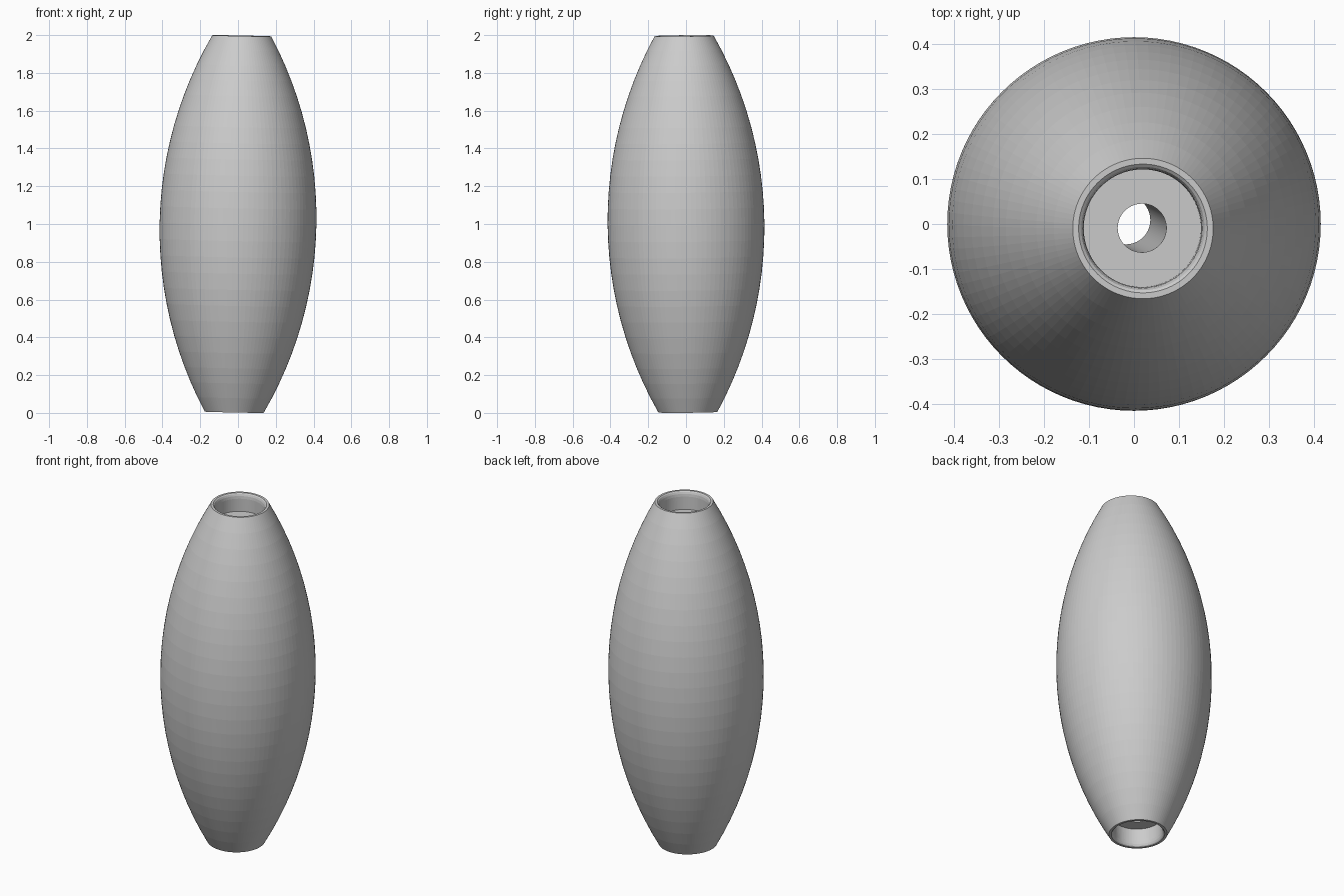
import bpy, bmesh, math
from mathutils import Vector

if "Cube" in bpy.data.objects:
    bpy.data.objects.remove(bpy.data.objects["Cube"])

SEG, RINGS = 96, 24
L = 0.9967               # half length along the tilted axis
R_MID, R_END = 0.415, 0.156
DEPTH, R_BORE = 0.105, 0.054

# Barrel outline: circular arc from bottom rim to top rim
sag = R_MID - R_END
R = (L * L + sag * sag) / (2 * sag)
a_end = math.asin(L / R)
outer = []
for i in range(RINGS + 1):
    a = -a_end + 2 * a_end * i / RINGS
    outer.append((R_MID - R + R * math.cos(a), R * math.sin(a)))

# Socket at each end: flat lip, rounded edge, wall, floor, then the bore
socket = [(0.143, L), (0.137, L - 0.005), (0.133, L - 0.015),
          (0.131, L - 0.03), (0.131, L - DEPTH), (R_BORE, L - DEPTH)]
profile = outer + socket + [(r, -z) for r, z in reversed(socket)]

# Revolve the closed outline
bm = bmesh.new()
rings = []
for s in range(SEG):
    t = 2 * math.pi * s / SEG
    rings.append([bm.verts.new((r * math.cos(t), r * math.sin(t), z))
                  for r, z in profile])
n = len(profile)
for s in range(SEG):
    p, q = rings[s], rings[(s + 1) % SEG]
    for i in range(n):
        j = (i + 1) % n
        bm.faces.new((p[i], q[i], q[j], p[j]))
bmesh.ops.recalc_face_normals(bm, faces=bm.faces)

mesh = bpy.data.meshes.new("spindle_bead")
bm.to_mesh(mesh)
bm.free()
bead = bpy.data.objects.new("spindle_bead", mesh)
bpy.context.collection.objects.link(bead)

# Slight lean of the whole bead, standing on the ground
axis = Vector((0.02, -0.01, 1))
bead.rotation_mode = 'QUATERNION'
bead.rotation_quaternion = Vector((0, 0, 1)).rotation_difference(axis)
bead.location = (0, 0, 1)
